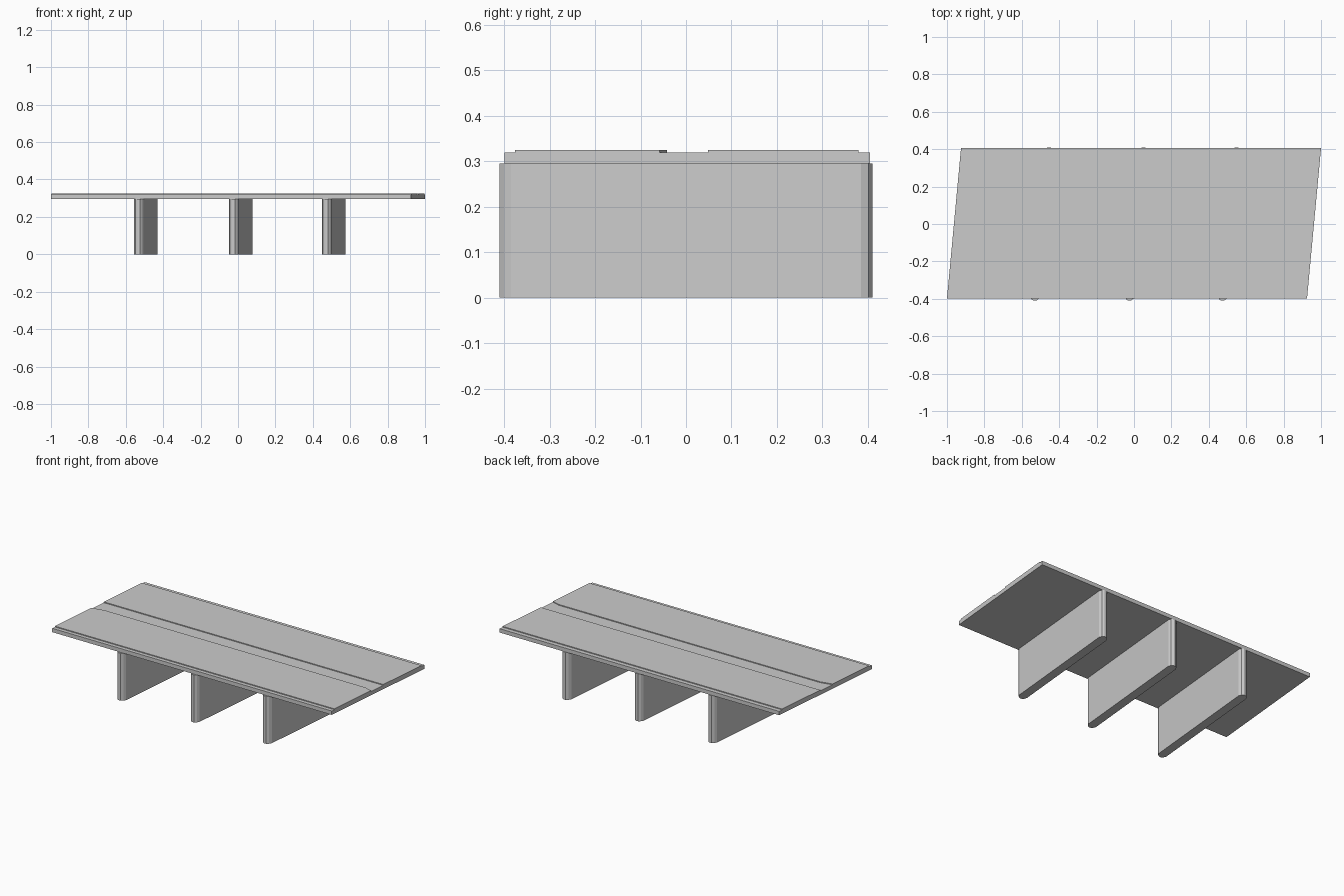
import bpy, bmesh

if "Cube" in bpy.data.objects:
    bpy.data.objects.remove(bpy.data.objects["Cube"])

SKEW = 0.075 / 0.804      # sideways shift in x per unit of y
Y_MID = 0.003             # deck centre line


def make_object(name, sections):
    """Loft closed sections (equal-length lists of points) into a capped solid."""
    bm = bmesh.new()
    rings = [[bm.verts.new(p) for p in sec] for sec in sections]
    n = len(rings[0])
    for a, b in zip(rings, rings[1:]):
        for i in range(n):
            j = (i + 1) % n
            bm.faces.new((a[i], a[j], b[j], b[i]))
    bm.faces.new(rings[0])
    bm.faces.new(rings[-1])
    bmesh.ops.recalc_face_normals(bm, faces=bm.faces)
    mesh = bpy.data.meshes.new(name)
    bm.to_mesh(mesh)
    bm.free()
    obj = bpy.data.objects.new(name, mesh)
    bpy.context.collection.objects.link(obj)
    return obj


# Deck: two raised lanes, low edge strips and a central channel
LOW, HIGH, BOTTOM = 0.319, 0.3245, 0.295


def deck_section(x, channel_edge):
    profile = [(-0.399, BOTTOM), (-0.399, LOW), (-0.376, LOW), (-0.376, HIGH),
               (channel_edge, HIGH), (channel_edge, LOW), (0.048, LOW),
               (0.048, HIGH), (0.379, HIGH), (0.379, LOW),
               (0.405, LOW), (0.405, BOTTOM)]
    return [(x + SKEW * (y - Y_MID), y, z) for y, z in profile]


# The channel flares slightly at both ends of the deck
stations = [(-0.9625, -0.058), (-0.89, -0.042), (0.91, -0.042), (0.9625, -0.058)]
make_object("bridge_deck", [deck_section(x, e) for x, e in stations])

# Piers: skewed walls with faceted rounded noses
nose = [(-0.027, -0.385), (-0.019, -0.402), (-0.006, -0.41),
        (0.008, -0.41), (0.02, -0.4), (0.027, -0.385)]
outline = nose + [(-x, -y) for x, y in nose]
for name, cx in (("left_pier", -0.4925), ("middle_pier", 0.0135), ("right_pier", 0.511)):
    make_object(name, [[(cx + x + SKEW * y, y, z) for x, y in outline]
                       for z in (0.0, BOTTOM)])
